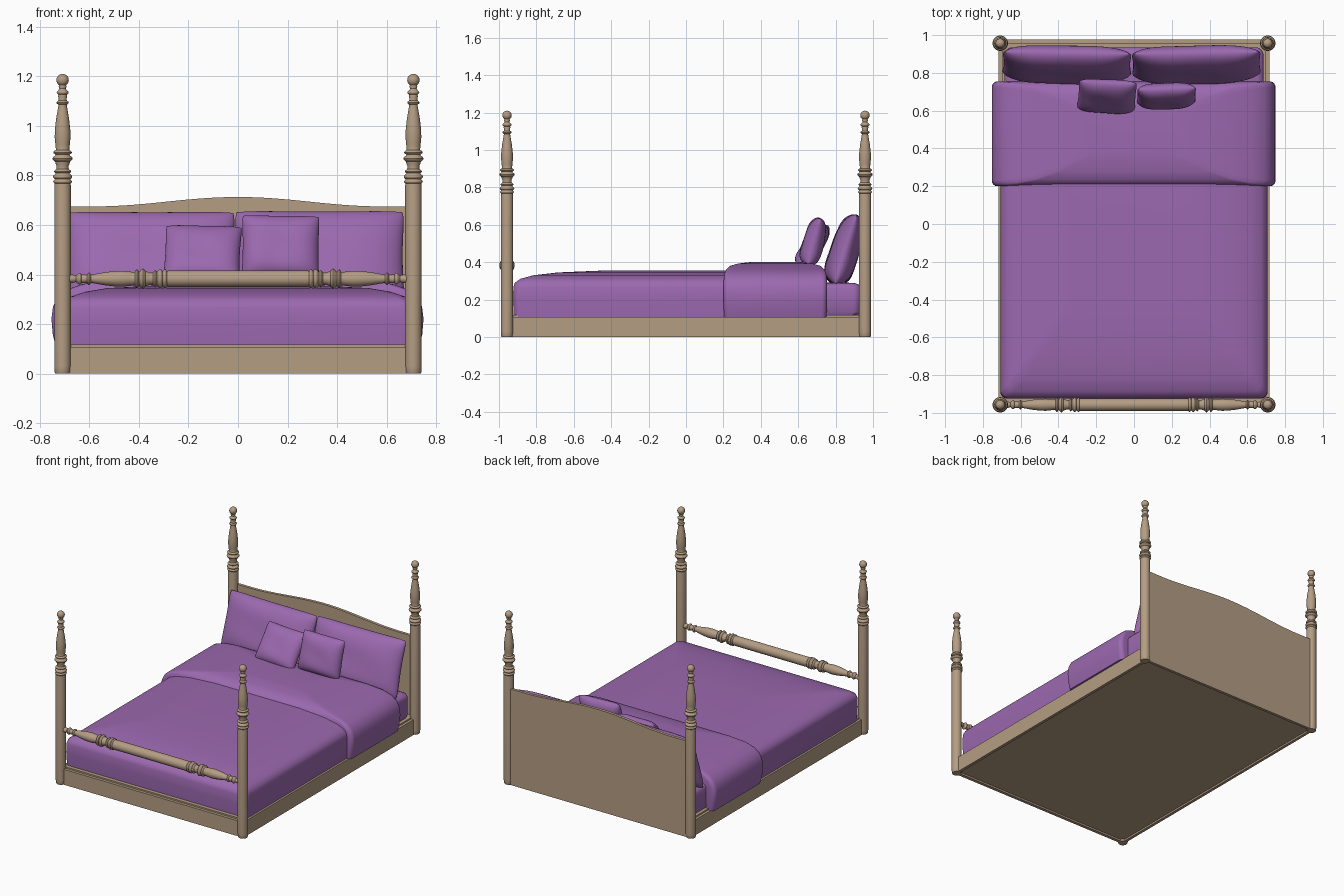
import bpy, bmesh, math
from mathutils import Matrix, Vector

if "Cube" in bpy.data.objects:
    bpy.data.objects.remove(bpy.data.objects["Cube"])


def material(name, rgb):
    m = bpy.data.materials.new(name)
    m.diffuse_color = (*rgb, 1)
    m.use_nodes = True
    m.node_tree.nodes["Principled BSDF"].inputs["Base Color"].default_value = m.diffuse_color
    return m


WOOD = material("wood", (0.46, 0.34, 0.23))
FABRIC = material("fabric", (0.33, 0.14, 0.43))


def finish(name, bm, mat, angle=40):
    bmesh.ops.recalc_face_normals(bm, faces=bm.faces)
    me = bpy.data.meshes.new(name)
    bm.to_mesh(me)
    bm.free()
    ob = bpy.data.objects.new(name, me)
    bpy.context.collection.objects.link(ob)
    me.materials.append(mat)
    bpy.ops.object.select_all(action='DESELECT')
    ob.select_set(True)
    bpy.context.view_layer.objects.active = ob
    bpy.ops.object.shade_smooth_by_angle(angle=math.radians(angle))
    return ob


def skin(bm, rings):
    """Bridge closed rings of points and cap both ends."""
    loops = [[bm.verts.new(p) for p in r] for r in rings]
    n = len(loops[0])
    for a, b in zip(loops, loops[1:]):
        for i in range(n):
            j = (i + 1) % n
            bm.faces.new((a[i], a[j], b[j], b[i]))
    bm.faces.new(loops[0])
    bm.faces.new(loops[-1])


def lathe(name, profile, segs=32):
    bm = bmesh.new()
    skin(bm, [[(r * math.cos(2 * math.pi * i / segs), r * math.sin(2 * math.pi * i / segs), z)
               for i in range(segs)] for r, z in profile])
    return finish(name, bm, WOOD)


def box(name, x0, x1, y0, y1, z0, z1):
    bm = bmesh.new()
    bmesh.ops.create_cube(bm, size=1)
    for v in bm.verts:
        v.co = ((x0 + x1) / 2 + v.co.x * (x1 - x0), (y0 + y1) / 2 + v.co.y * (y1 - y0),
                (z0 + z1) / 2 + v.co.z * (z1 - z0))
    return finish(name, bm, WOOD)


def bead(z, h, r, base):
    """Half-round ring on a turned part."""
    return [(base + (r - base) * math.sin(math.pi * k / 6), z - h / 2 + h * k / 6) for k in range(7)]


# Turned upper section shared by the posts and the foot rail
TURNED = (bead(0.775, 0.015, 0.038, 0.032) + bead(0.795, 0.02, 0.039, 0.031)
          + bead(0.816, 0.014, 0.035, 0.028)
          + [(0.025, 0.826), (0.024, 0.838), (0.029, 0.85)]
          + bead(0.868, 0.024, 0.041, 0.03) + bead(0.893, 0.018, 0.038, 0.028)
          + [(0.027, 0.905), (0.029, 0.925), (0.032, 0.955), (0.031, 0.985), (0.026, 1.03),
             (0.019, 1.07), (0.017, 1.083)]
          + bead(1.094, 0.016, 0.025, 0.017)
          + [(0.016, 1.108), (0.018, 1.12)]
          + bead(1.135, 0.018, 0.024, 0.017) + [(0.013, 1.15), (0.016, 1.16)])

# Bed posts with ball finials
ball = [(0.025 * math.sin(a), 1.185 - 0.025 * math.cos(a))
        for a in [math.radians(d) for d in range(35, 180, 16)]]
post_profile = [(0.029, 0), (0.032, 0.006), (0.033, 0.03), (0.033, 0.76)] + TURNED + ball
post = lathe("bed_post", post_profile)
post.location = (-0.708, -0.957, 0)
for sx, sy in ((1, -1), (-1, 1), (1, 1)):
    p = post.copy()
    p.location = (sx * 0.708, sy * 0.957, 0)
    bpy.context.collection.objects.link(p)

# Turned foot rail, symmetric about the centre
half = [(r, 0.29 + (z - 0.77) * 0.96) for r, z in TURNED] + [(0.018, 0.69)]
rail = lathe("foot_rail", [(r, -z) for r, z in reversed(half)] + [(0.033, -0.27), (0.033, 0.27)] + half)
rail.rotation_euler = (0, math.pi / 2, 0)
rail.location = (0, -0.957, 0.383)

# Base frame and slat panel
box("front_rail", -0.70, 0.70, -0.968, -0.946, 0, 0.108)
for s, side in ((-1, "left"), (1, "right")):
    box(side + "_rail", *sorted((s * 0.698, s * 0.718)), -0.95, 0.95, 0, 0.108)
box("bottom_panel", -0.70, 0.70, -0.948, 0.957, 0.012, 0.118)

# Headboard with a curved crest
bm = bmesh.new()
N = 40
pts = [(-0.705, 0), (0.705, 0)]
for i in range(N + 1):
    x = 0.705 - 1.41 * i / N
    t = max(0, 1 - abs(x) / 0.58)
    pts.append((x, 0.675 + 0.038 * (0.5 - 0.5 * math.cos(math.pi * t))))
skin(bm, [[(x, y, z) for x, z in pts] for y in (0.956, 0.976)])
finish("headboard", bm, WOOD)


def cushion_block(name, x0, x1, y0, y1, corner, levels):
    """Soft block: stacked rounded rectangles given as (x inset, y inset, z)."""
    bm = bmesh.new()
    rings = []
    cx, cy = (x0 + x1) / 2, (y0 + y1) / 2
    for ix, iy, z in levels:
        hx, hy = (x1 - x0) / 2 - ix, (y1 - y0) / 2 - iy
        r = min(corner, hx, hy)
        ring = []
        for q in range(4):
            sx, sy = (1, -1, -1, 1)[q], (1, 1, -1, -1)[q]
            for k in range(9):
                a = math.radians(90 * q + 90 * k / 8)
                ring.append((cx + sx * (hx - r) + r * math.cos(a),
                             cy + sy * (hy - r) + r * math.sin(a), z))
        rings.append(ring)
    skin(bm, rings)
    return finish(name, bm, FABRIC, 60)


# Mattress, duvet and turned-back duvet fold
cushion_block("mattress", -0.685, 0.685, -0.9, 0.935, 0.04,
              [(0.01, 0.01, 0.115), (0, 0, 0.135), (0, 0, 0.26), (0.008, 0.008, 0.278),
               (0.03, 0.03, 0.288), (0.1, 0.1, 0.292)])
cushion_block("duvet", -0.708, 0.708, -0.925, 0.735, 0.04,
              [(0.004, 0.004, 0.105), (0, 0, 0.2), (0.002, 0.002, 0.265), (0.01, 0.01, 0.29),
               (0.035, 0.04, 0.311), (0.09, 0.11, 0.33), (0.18, 0.24, 0.345), (0.38, 0.5, 0.356)])
cushion_block("duvet_fold", -0.753, 0.749, 0.2, 0.755, 0.03,
              [(0.018, 0.004, 0.104), (0.005, 0.001, 0.16), (0, 0, 0.22), (0.006, 0, 0.27),
               (0.025, 0.002, 0.308), (0.06, 0.006, 0.338), (0.12, 0.014, 0.36),
               (0.22, 0.035, 0.38), (0.34, 0.08, 0.393), (0.5, 0.16, 0.402)])


def pillow(name, centre, w, h, t, lean, roll=0, turn=0, n=28):
    """Two puffed grids joined at the seam, leaning back by `lean` degrees."""
    bm = bmesh.new()
    R = [math.sin(math.pi / 2 * (2 * i / n - 1)) for i in range(n + 1)]
    for side in (-1, 1):
        g = []
        for u in R:
            row = []
            for v in R:
                puff = max(0, (1 - u ** 4) * (1 - v ** 4)) ** 0.55
                crease = 1 + 0.05 * math.sin(4 * u + 2 * v + side) * math.cos(3 * v - u)
                row.append(bm.verts.new((u * w / 2 * (1 - 0.03 * (1 - v * v) - 0.03 * v ** 8),
                                         side * t / 2 * puff * crease * (1 - 0.15 * v),
                                         v * h / 2 * (1 - 0.02 * (1 - u * u) - 0.03 * u ** 8))))
            g.append(row)
        for i in range(n):
            for j in range(n):
                bm.faces.new((g[i][j], g[i + 1][j], g[i + 1][j + 1], g[i][j + 1]))
    bmesh.ops.remove_doubles(bm, verts=bm.verts, dist=0.0003)
    rot = (Matrix.Rotation(math.radians(turn), 4, 'Z') @ Matrix.Rotation(math.radians(-lean), 4, 'X')
           @ Matrix.Rotation(math.radians(roll), 4, 'Y'))
    bm.transform(Matrix.Translation(Vector(centre)) @ rot)
    return finish(name, bm, FABRIC, 80)


# Sleeping pillows and small throw cushions
pillow("left_pillow", (-0.355, 0.85, 0.465), 0.69, 0.395, 0.15, 17, 0, -1)
pillow("right_pillow", (0.33, 0.85, 0.468), 0.69, 0.395, 0.15, 17, 0, 1)
pillow("left_cushion", (-0.143, 0.68, 0.485), 0.31, 0.265, 0.10, 34, 1.5, -2)
pillow("right_cushion", (0.172, 0.682, 0.51), 0.315, 0.265, 0.11, 15, 1, 2)
